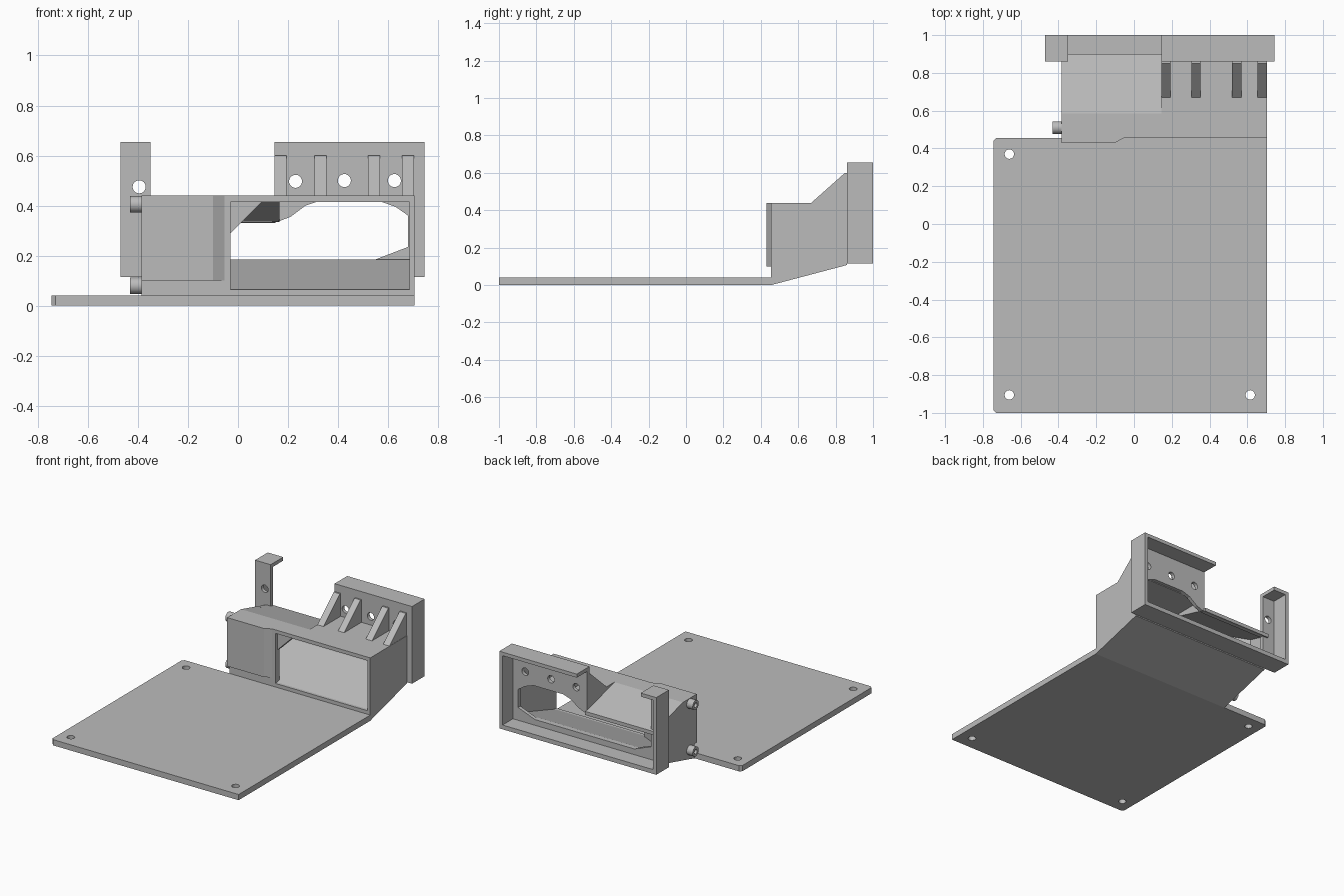
import bpy, bmesh, math
from mathutils import Vector

if "Cube" in bpy.data.objects:
    bpy.data.objects.remove(bpy.data.objects["Cube"], do_unlink=True)

grey = bpy.data.materials.new("plain grey")
grey.use_nodes = True
grey.diffuse_color = (0.5, 0.5, 0.5, 1)
grey.node_tree.nodes["Principled BSDF"].inputs["Base Color"].default_value = (0.5, 0.5, 0.5, 1)


def prism(name, pts, axis, a, b):
    """Extrude a 2D outline along an axis from a to b."""
    place = {"x": lambda u, v, w: (w, u, v),
             "y": lambda u, v, w: (u, w, v),
             "z": lambda u, v, w: (u, v, w)}[axis]
    bm = bmesh.new()
    face = bm.faces.new([bm.verts.new(place(u, v, a)) for u, v in pts])
    moved = bmesh.ops.extrude_face_region(bm, geom=[face])["geom"]
    bmesh.ops.translate(bm, vec=Vector(place(0, 0, b - a)),
                        verts=[g for g in moved if isinstance(g, bmesh.types.BMVert)])
    bmesh.ops.recalc_face_normals(bm, faces=bm.faces)
    mesh = bpy.data.meshes.new(name)
    bm.to_mesh(mesh)
    bm.free()
    mesh.materials.append(grey)
    obj = bpy.data.objects.new(name, mesh)
    bpy.context.collection.objects.link(obj)
    return obj


def rect(u0, v0, u1, v1):
    return [(u0, v0), (u1, v0), (u1, v1), (u0, v1)]


def circle(u, v, r, n=32):
    return [(u + r * math.cos(math.tau * i / n), v + r * math.sin(math.tau * i / n)) for i in range(n)]


def boolean(obj, cutter, operation="DIFFERENCE"):
    mod = obj.modifiers.new("cut", "BOOLEAN")
    mod.operation, mod.object, mod.solver = operation, cutter, "EXACT"
    bpy.context.view_layer.objects.active = obj
    bpy.ops.object.modifier_apply(modifier=mod.name)
    bpy.data.objects.remove(cutter, do_unlink=True)


# Base plate with clipped left corners and screw holes
base = prism("base_plate", [(-0.73, -1), (0.705, -1), (0.705, 0.455), (-0.73, 0.455),
                            (-0.745, 0.44), (-0.745, -0.985)], "z", 0, 0.04)
for x, y in [(-0.66, 0.37), (-0.66, -0.905), (0.615, -0.905)]:
    boolean(base, prism("hole", circle(x, y, 0.025), "z", -0.1, 0.1))

# Duct body with sloped underside, rear notch and hollow passage
body = prism("duct_body", [(0.455, 0), (0.86, 0.107), (0.86, 0.44), (0.455, 0.44)], "x", -0.385, 0.705)
boolean(body, prism("notch", [(0.58, 0.441), (0.9, 0.355), (0.9, 0.6), (0.58, 0.6)], "x", -0.5, 0.145))
cavity = prism("cavity", [(0.4, 0.065), (0.475, 0.065), (0.85, 0.185), (0.95, 0.185),
                          (0.95, 0.415), (0.4, 0.415)], "x", -0.5, 0.8)
passage = prism("passage", [(-0.03, 0.35), (0.685, 0.35), (0.685, 0.92), (-0.36, 0.92),
                            (-0.36, 0.75), (-0.03, 0.5)], "z", 0, 0.6)
boolean(cavity, passage, "INTERSECT")
boolean(body, cavity)

# Sloped cover over the notch, its side wall and the inner corner fillet
prism("sloped_cover", [(0.58, 0.415), (0.9, 0.33), (0.9, 0.355), (0.58, 0.44)], "x", -0.385, 0.15)
prism("notch_side_wall", [(0.56, 0.44), (0.56, 0.42), (0.88, 0.335), (0.88, 0.44)], "x", 0.145, 0.165)
prism("inner_corner", [(-0.04, 0.28), (0.1, 0.42), (-0.04, 0.42)], "y", 0.48, 0.54)

# Raised panel on the front
prism("front_panel", [(-0.385, 0.43), (-0.1, 0.43), (-0.045, 0.46), (-0.385, 0.46)], "z", 0.1, 0.44)

# Rear tray plate with window and screw holes
tray = prism("tray_plate", [(-0.47, 0.115), (0.745, 0.115), (0.745, 0.655), (0.145, 0.655),
                            (0.145, 0.345), (-0.35, 0.345), (-0.35, 0.655), (-0.47, 0.655)], "y", 0.86, 0.885)
boolean(tray, prism("window", [(-0.35, 0.235), (-0.22, 0.185), (0.55, 0.185), (0.68, 0.235),
                               (0.68, 0.36), (0.63, 0.395), (0.56, 0.42), (0.33, 0.42), (0.27, 0.4),
                               (0.21, 0.355), (0.165, 0.338), (0.13, 0.335), (-0.35, 0.335)], "y", 0.8, 0.95))
for x, z in [(-0.395, 0.475), (0.23, 0.497), (0.425, 0.5), (0.625, 0.5)]:
    boolean(tray, prism("hole", circle(x, z, 0.026), "y", 0.8, 0.95))

# Tray rim
prism("tray_floor", rect(-0.47, 0.115, 0.745, 0.145), "y", 0.86, 1)
prism("tray_left_wall", rect(0.72, 0.115, 0.745, 0.655), "y", 0.86, 1)
prism("tray_right_wall", rect(-0.47, 0.115, -0.445, 0.655), "y", 0.86, 1)
prism("tray_left_cap", rect(0.145, 0.63, 0.745, 0.655), "y", 0.86, 1)
prism("tray_right_cap", rect(-0.47, 0.63, -0.35, 0.655), "y", 0.86, 1)

# Gussets
for x in (0.145, 0.305, 0.52, 0.655):
    prism("gusset", [(0.67, 0.435), (0.865, 0.435), (0.865, 0.6), (0.85, 0.6), (0.67, 0.44)], "x", x, x + 0.048)

# Hollow side pegs
for z in (0.405, 0.08):
    peg = prism("side_peg", circle(0.51, z, 0.033), "x", -0.432, -0.38)
    boolean(peg, prism("bore", circle(0.51, z, 0.016), "x", -0.5, -0.395))
    bpy.ops.object.select_all(action="DESELECT")
    peg.select_set(True)
    bpy.context.view_layer.objects.active = peg
    bpy.ops.object.shade_smooth_by_angle()
